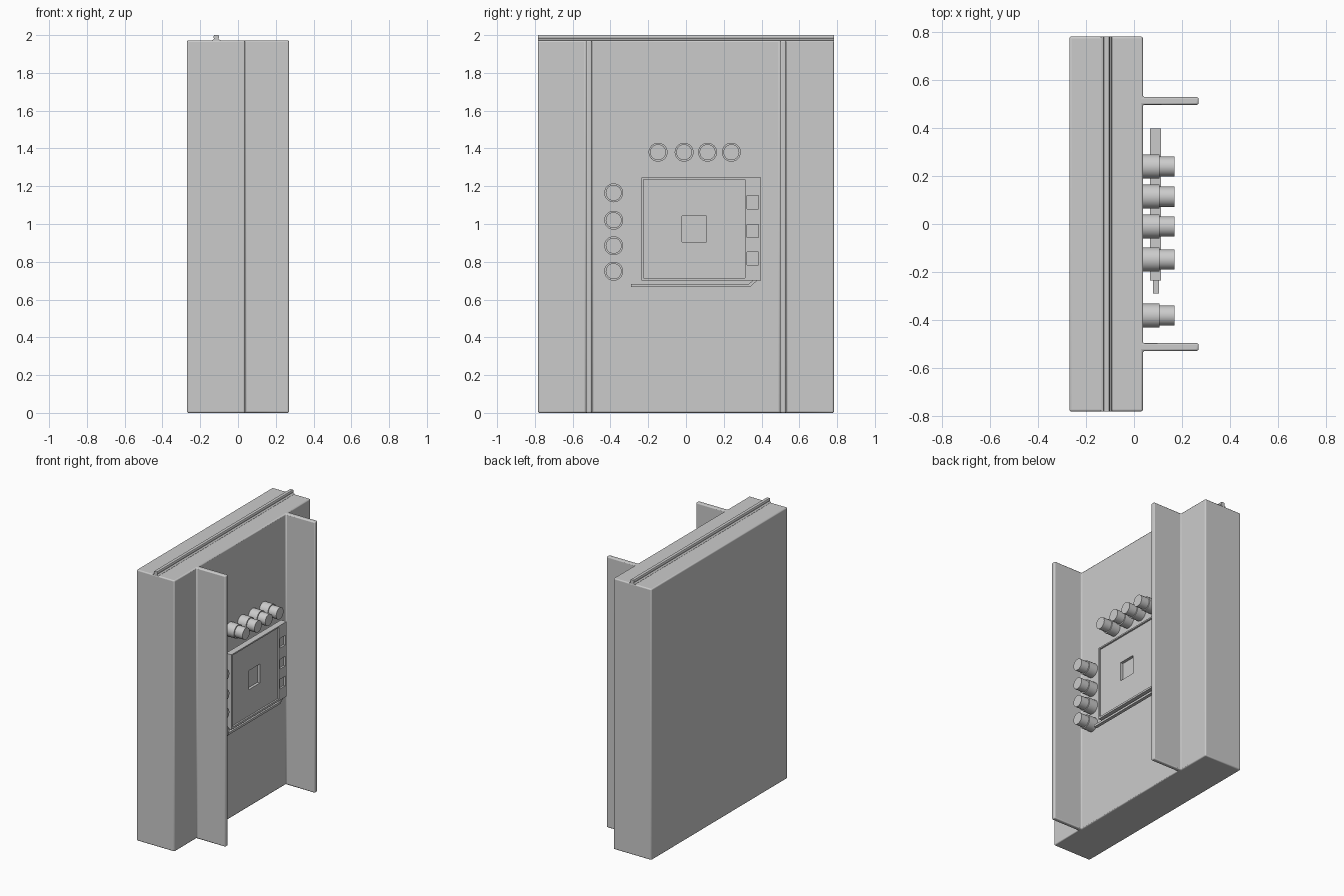
import bpy, bmesh, math
from mathutils import Vector

if "Cube" in bpy.data.objects:
    bpy.data.objects.remove(bpy.data.objects["Cube"])


def link(name, bm):
    bmesh.ops.recalc_face_normals(bm, faces=bm.faces)
    me = bpy.data.meshes.new(name)
    bm.to_mesh(me)
    bm.free()
    ob = bpy.data.objects.new(name, me)
    bpy.context.collection.objects.link(ob)
    return ob


def extrude(name, points, offset):
    bm = bmesh.new()
    vs = [bm.verts.new(p) for p in points]
    face = bm.faces.new(vs)
    res = bmesh.ops.extrude_face_region(bm, geom=[face], use_keep_orig=True)
    top = [v for v in res["geom"] if isinstance(v, bmesh.types.BMVert)]
    bmesh.ops.translate(bm, verts=top, vec=Vector(offset))
    return link(name, bm)


def box(name, x, y, z):
    return extrude(name, [(x[0], y[0], z[0]), (x[1], y[0], z[0]),
                          (x[1], y[1], z[0]), (x[0], y[1], z[0])],
                   (0, 0, z[1] - z[0]))


def smooth(ob, angle=35):
    bpy.ops.object.select_all(action='DESELECT')
    bpy.context.view_layer.objects.active = ob
    ob.select_set(True)
    bpy.ops.object.shade_smooth_by_angle(angle=math.radians(angle))


def bevel(ob, width, segments=3):
    m = ob.modifiers.new("bevel", 'BEVEL')
    m.width, m.segments = width, segments
    m.limit_method = 'ANGLE'
    smooth(ob)


# Door slab with two protruding fins, one continuous cross-section
half = [(0.037, 0.498), (0.27, 0.498), (0.27, 0.53), (0.037, 0.53),
        (0.037, 0.783), (-0.27, 0.783)]
profile = half + [(x, -y) for x, y in reversed(half)]
body = extrude("slab_with_fins", [(x, y, 0) for x, y in profile], (0, 0, 1.972))
bevel(body, 0.008)

# Rail along the top edge, flared at its foot and rounded on top
rail = [(0.023, 1.968), (0.022, 1.973), (0.014, 1.978), (0.012, 1.982), (0.015, 1.987),
        (0.015, 1.994), (0.011, 2.0)]
rail += [(-x, z) for x, z in reversed(rail)]
smooth(extrude("top_rail", [(x - 0.115, -0.783, z) for x, z in rail], (0, 1.566, 0)))

# Control panel with recessed screen, centre socket and side buttons
panel = box("control_panel", (0.067, 0.112), (-0.235, 0.398), (0.70, 1.245))
cuts = [(0.1, (-0.225, 0.312), (0.714, 1.235)),
        (0.08, (-0.02, 0.108), (0.905, 1.043))]
cuts += [(0.098, (0.322, 0.384), (z - 0.035, z + 0.035)) for z in (1.115, 0.963, 0.818)]
for i, (depth, ys, zs) in enumerate(cuts):
    cutter = box(f"recess_cutter_{i}", (depth, 0.2), ys, zs)
    cutter.hide_render = True
    cutter.hide_set(True)
    cutter.display_type = 'WIRE'
    m = panel.modifiers.new("recess", 'BOOLEAN')
    m.operation, m.solver, m.object = 'DIFFERENCE', 'EXACT', cutter

# Bent lever under the panel
lever = [(-0.29, 0.667), (0.34, 0.667), (0.378, 0.702), (0.355, 0.702),
         (0.333, 0.683), (-0.29, 0.683)]
extrude("lever", [(0.08, y, z) for y, z in lever], (0.024, 0, 0))


# Stepped round knobs: a row above the panel and a column beside it
def knob(name, y, z):
    n = 32
    bm = bmesh.new()
    rings = []
    for r, x in [(0.05, 0.034), (0.05, 0.106), (0.042, 0.106), (0.042, 0.169)]:
        rings.append([bm.verts.new((x, y + r * math.cos(2 * math.pi * i / n),
                                    z + r * math.sin(2 * math.pi * i / n)))
                      for i in range(n)])
    for a, b in zip(rings, rings[1:]):
        for i in range(n):
            j = (i + 1) % n
            bm.faces.new((a[i], a[j], b[j], b[i]))
    bm.faces.new(rings[0])
    bm.faces.new(rings[-1])
    smooth(link(name, bm))


for i, y in enumerate((-0.148, -0.01, 0.114, 0.24)):
    knob(f"upper_knob_{i}", y, 1.38)
for i, z in enumerate((1.165, 1.02, 0.885, 0.75)):
    knob(f"side_knob_{i}", -0.383, z)
